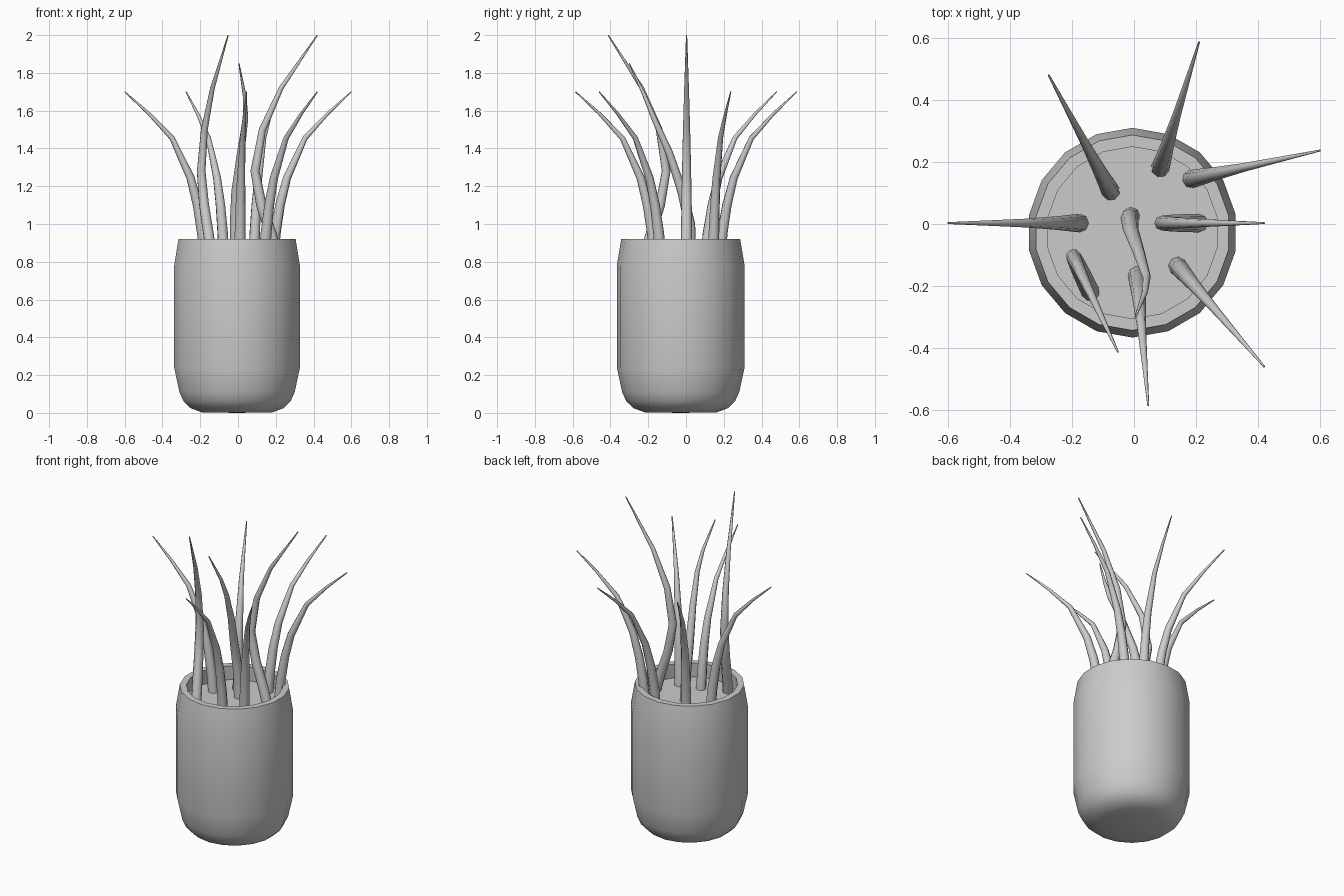
import bpy
import bmesh
import math
from mathutils import Vector, Matrix

cube = bpy.data.objects.get("Cube")
if cube:
    bpy.data.objects.remove(cube, do_unlink=True)

grey = bpy.data.materials.new("plain_grey")
grey.use_nodes = True
colour = (0.6, 0.6, 0.6, 1)
grey.diffuse_color = colour
grey.node_tree.nodes["Principled BSDF"].inputs["Base Color"].default_value = colour


def finish(obj, angle):
    obj.data.materials.append(grey)
    bpy.ops.object.select_all(action="DESELECT")
    obj.select_set(True)
    bpy.context.view_layer.objects.active = obj
    if obj.type == "CURVE":
        bpy.ops.object.convert(target="MESH")
    bpy.ops.object.shade_smooth_by_angle(angle=math.radians(angle))


# Pot: outer wall, rim, inner wall and soil floor, spun from one profile
SOIL = 0.83
profile = [(0, 0), (0.19, 0.003), (0.25, 0.025), (0.287, 0.06), (0.31, 0.11),
           (0.338, 0.24), (0.338, 0.78), (0.315, 0.92), (0.277, 0.92),
           (0.282, SOIL), (0, SOIL)]
bm = bmesh.new()
points = [bm.verts.new((0, r, z)) for r, z in profile]
edges = [bm.edges.new(pair) for pair in zip(points, points[1:])]
bmesh.ops.spin(bm, geom=points + edges, cent=(0, 0, 0), axis=(0, 0, 1),
               angle=math.tau, steps=18, use_duplicate=False)
bmesh.ops.remove_doubles(bm, verts=bm.verts, dist=0.0005)
bmesh.ops.recalc_face_normals(bm, faces=bm.faces)
bmesh.ops.transform(bm, matrix=Matrix.Translation((-0.005, -0.028, 0)), verts=bm.verts)
mesh = bpy.data.meshes.new("pot")
bm.to_mesh(mesh)
bm.free()
pot = bpy.data.objects.new("pot", mesh)
bpy.context.collection.objects.link(pot)
finish(pot, 40)


def leaf(name, path):
    """Tapered round leaf along a path; thickness thins with height."""
    curve = bpy.data.curves.new(name, "CURVE")
    curve.dimensions = "3D"
    curve.bevel_depth = 1
    curve.bevel_resolution = 2
    curve.use_fill_caps = True
    spline = curve.splines.new("POLY")
    spline.points.add(len(path) - 1)
    top = path[-1][2]
    for point, co in zip(spline.points, path):
        t = (co[2] - SOIL) / (top - SOIL)
        point.co = (*co, 1)
        point.radius = 0.003 + 0.027 * (1 - max(t, 0) ** 1.6)
    obj = bpy.data.objects.new(name, curve)
    bpy.context.collection.objects.link(obj)
    finish(obj, 60)


# Outer leaves share one outward bend: (share of reach, height)
bend = [(0, 0.82), (0.03, 0.95), (0.09, 1.1), (0.18, 1.245),
        (0.41, 1.455), (0.7, 1.585), (1, 1.7)]
outer = {
    "right_leaf": ((-0.175, 0.003), (-0.6, 0.003)),
    "back_right_leaf": ((-0.075, 0.105), (-0.275, 0.48)),
    "back_leaf": ((0.085, 0.18), (0.21, 0.587)),
    "back_left_leaf": ((0.185, 0.145), (0.6, 0.237)),
    "front_left_leaf": ((0.14, -0.135), (0.42, -0.46)),
    "front_leaf": ((0.01, -0.165), (0.046, -0.585)),
}
for name, (base, tip) in outer.items():
    a, b = Vector(base), Vector(tip)
    leaf(name, [(*a.lerp(b, f), z) for f, z in bend])

# Tall leaves lean inward first, then sweep out to the tip
sweep = [(0, 0.82), (0.3, 0.95), (0.72, 1.1), (1, 1.28)]
flare = [(0.12, 1.5), (0.42, 1.72), (1, 2)]
tall = {
    "tall_left_leaf": ((0.21, 0.003), (0.09, 0.003), (0.42, 0.003)),
    "tall_right_leaf": ((-0.14, -0.22), (-0.195, -0.105), (-0.052, -0.412)),
}
for name, (base, waist, tip) in tall.items():
    a, b, c = Vector(base), Vector(waist), Vector(tip)
    leaf(name, [(*a.lerp(b, f), z) for f, z in sweep]
         + [(*b.lerp(c, f), z) for f, z in flare])

# Twisting leaf in the middle
leaf("centre_leaf", [(-0.01, 0.025, 0.82), (-0.015, 0.02, 1.0), (-0.01, -0.02, 1.17),
                     (0.015, -0.09, 1.38), (0.04, -0.17, 1.56),
                     (0.035, -0.22, 1.68), (0.005, -0.3, 1.85)])
